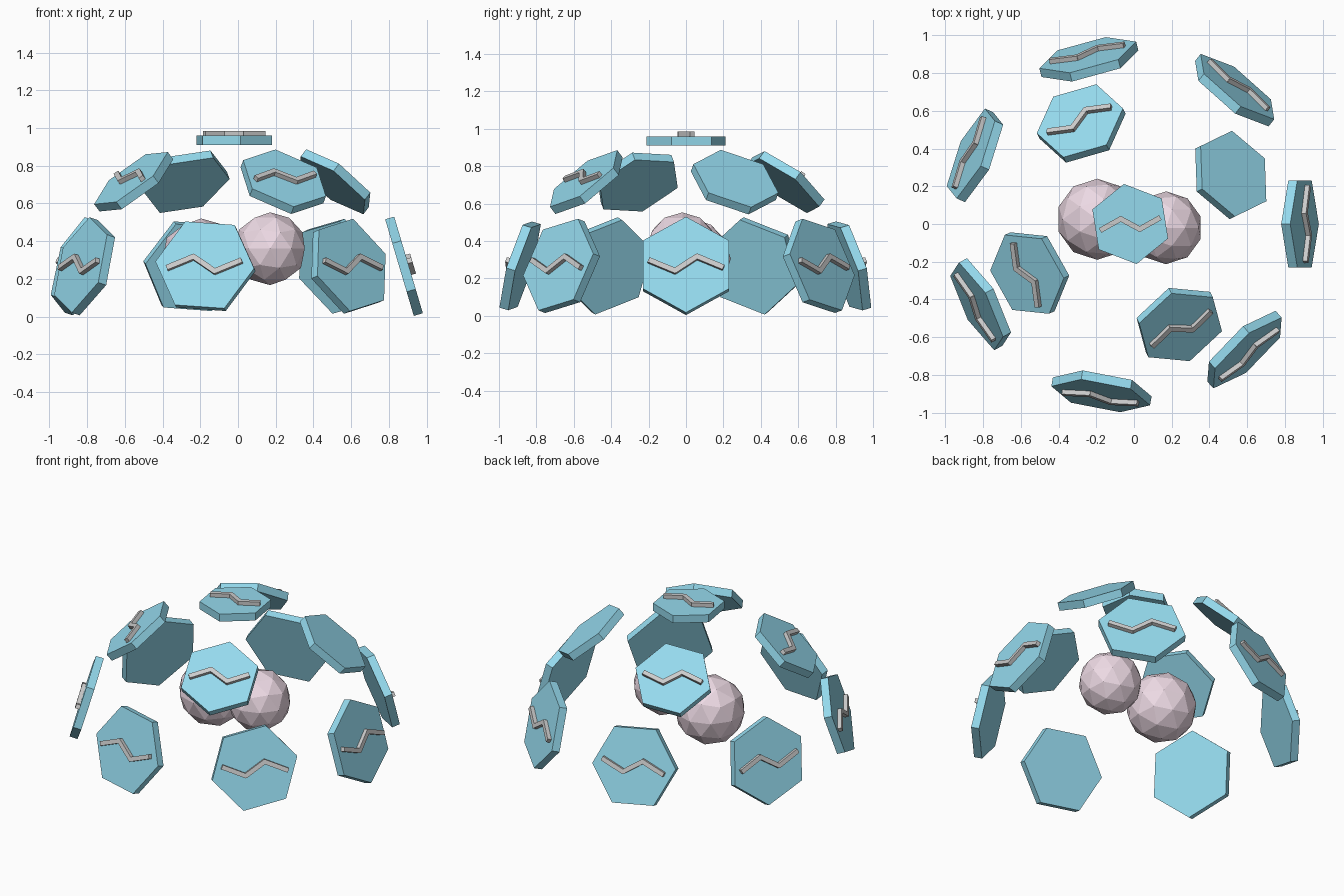
import bpy, bmesh
from math import cos, sin, radians, pi
from mathutils import Matrix, Vector

if "Cube" in bpy.data.objects:
    bpy.data.objects.remove(bpy.data.objects["Cube"])

CX = -0.02          # dome axis
THICK = 0.05        # plate thickness


def material(name, rgb):
    m = bpy.data.materials.new(name)
    m.diffuse_color = (*rgb, 1)
    m.use_nodes = True
    m.node_tree.nodes["Principled BSDF"].inputs["Base Color"].default_value = m.diffuse_color
    return m


BLUE = material("plate_blue", (0.30, 0.70, 0.85))
PINK = material("core_pink", (0.85, 0.70, 0.78))


def finish(bm, name, mat=None, matrix=Matrix()):
    bmesh.ops.recalc_face_normals(bm, faces=bm.faces)
    me = bpy.data.meshes.new(name)
    bm.to_mesh(me)
    bm.free()
    ob = bpy.data.objects.new(name, me)
    ob.matrix_world = matrix
    bpy.context.collection.objects.link(ob)
    if mat:
        me.materials.append(mat)
    return ob


def hex_plate(name, r, roll, frame):
    bm = bmesh.new()
    ring = [bm.verts.new((r * cos(roll + k * pi / 3), r * sin(roll + k * pi / 3), -THICK / 2))
            for k in range(6)]
    base = bm.faces.new(ring)
    ext = bmesh.ops.extrude_face_region(bm, geom=[base], use_keep_orig=True)
    top = [v for v in ext["geom"] if isinstance(v, bmesh.types.BMVert)]
    bmesh.ops.translate(bm, verts=top, vec=(0, 0, THICK))
    finish(bm, name, BLUE, frame)


def zigzag(name, r, sign, frame):
    # three square bars lying on the outer face
    pts = [Vector((x * r, y * r * sign, THICK / 2 + 0.0125))
           for x, y in ((-0.73, 0.07), (-0.22, -0.15), (0.22, 0.15), (0.73, -0.07))]
    bm = bmesh.new()
    for a, b in zip(pts, pts[1:]):
        d = b - a
        m = (Matrix.Translation((a + b) / 2) @ d.to_track_quat('X', 'Z').to_matrix().to_4x4()
             @ Matrix.Diagonal((d.length + 0.012, 0.028, 0.025, 1)))
        bmesh.ops.create_cube(bm, size=1, matrix=m)
    finish(bm, name, None, frame)


def dome_frame(az, radius, z):
    # local x = sideways, y = up the dome, z = outwards
    pos = Vector((radius * cos(az), radius * sin(az), z))
    n = pos.normalized()
    right = Vector((-sin(az), cos(az), 0))
    m = Matrix((right, n.cross(right), n)).transposed().to_4x4()
    return Matrix.Translation(pos + Vector((CX, 0, 0))) @ m


# rings: name, first azimuth, step, radius, height, plate size, zigzag direction (0 = none)
rings = [
    ("lower", 0, 52.05, 0.90, 0.267, 0.267, (1, 1, 1, -1, -1, -1, 1)),
    ("middle", 26, 90, 0.593, 0.715, 0.24, (0, 1, 1, -1)),
]
for ring, start, step, radius, z, size, signs in rings:
    for i, sign in enumerate(signs):
        frame = dome_frame(radians(start + i * step), radius, z)
        hex_plate(f"{ring}_plate_{i}", size, pi / 6 + 0.3 * i, frame)
        if sign:
            zigzag(f"{ring}_zigzag_{i}", size, sign, frame)

# crown plate
crown = Matrix.Translation((CX, 0, 0.935))
hex_plate("crown_plate", 0.215, radians(39), crown)
zigzag("crown_zigzag", 0.215, -1, crown @ Matrix.Rotation(radians(6), 4, 'Z'))

# two overlapping core spheres
for name, pos, r in (("core_large", (-0.195, 0.025, 0.305), 0.215),
                     ("core_small", (0.17, -0.02, 0.36), 0.193)):
    bm = bmesh.new()
    bmesh.ops.create_icosphere(bm, subdivisions=2, radius=r)
    finish(bm, name, PINK, Matrix.Translation(pos))
